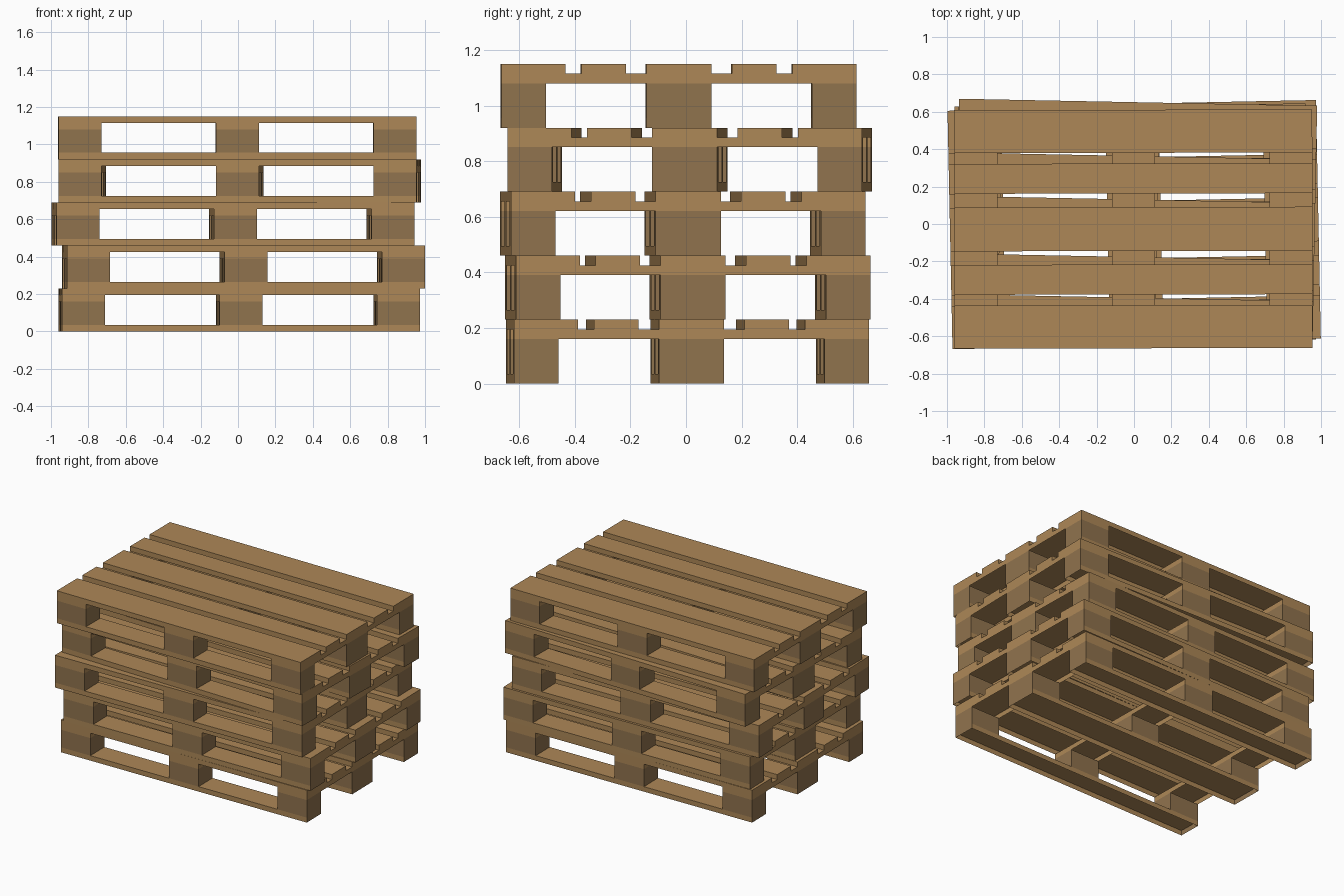
import bpy, bmesh
from mathutils import Vector

if "Cube" in bpy.data.objects:
    bpy.data.objects.remove(bpy.data.objects["Cube"])

W, D, H = 1.914, 1.275, 0.23     # pallet width, depth, height
T = 0.035                        # board thickness
WIDE, NARROW = 0.23, 0.16        # board widths


def material(name, colour):
    m = bpy.data.materials.new(name)
    m.diffuse_color = colour
    m.use_nodes = True
    m.node_tree.nodes["Principled BSDF"].inputs["Base Color"].default_value = m.diffuse_color
    return m


wood = material("wood", (0.42, 0.245, 0.095, 1))
dark = material("block_wood", (0.28, 0.172, 0.076, 1))


def add_box(bm, x, y, z, skip=(), dark_ends=False):
    """Box from (min, max) ranges; skip lists 'top'/'bottom' faces to leave open."""
    v = [bm.verts.new((a, b, c)) for c in z for b in y for a in x]
    quads = {"bottom": (0, 2, 3, 1), "top": (4, 5, 7, 6), "front": (0, 1, 5, 4),
             "back": (3, 2, 6, 7), "left": (2, 0, 4, 6), "right": (1, 3, 7, 5)}
    for side, q in quads.items():
        if side not in skip:
            f = bm.faces.new([v[i] for i in q])
            if dark_ends and side in ("left", "right"):
                f.material_index = 1


def mesh_of(name, boxes, mats, **kw):
    bm = bmesh.new()
    for b in boxes:
        add_box(bm, *b, **kw)
    me = bpy.data.meshes.new(name)
    bm.to_mesh(me)
    bm.free()
    for m in mats:
        me.materials.append(m)
    return me


def span(centre, width):
    return (centre - width / 2, centre + width / 2)


full_x, full_y = span(0, W), span(0, D)
cols = [span(s * (W - WIDE) / 2, WIDE) for s in (-1, 0, 1)]
rows = [span(-(D - NARROW) / 2, NARROW), span(0, 0.235), span((D - NARROW) / 2, NARROW)]
deck = [span(-(D - WIDE) / 2, WIDE), span(-0.27, NARROW), span(0, 0.235),
        span(0.27, NARROW), span((D - WIDE) / 2, WIDE)]

# One pallet: deck boards, cross boards, blocks and runners, all open underneath
parts = {
    "deck_boards": mesh_of("deck_boards", [(full_x, y, (H - T, H)) for y in deck],
                           [wood], skip=("bottom",)),
    "cross_boards": mesh_of("cross_boards", [(x, full_y, (H - 2 * T, H - T)) for x in cols],
                            [wood], skip=("bottom",)),
    "blocks": mesh_of("blocks", [(x, y, (T, H - 2 * T)) for x in cols for y in rows],
                      [dark], skip=("top", "bottom")),
    "bottom_runners": mesh_of("bottom_runners", [(full_x, y, (0, T)) for y in rows],
                              [wood, dark], skip=("bottom",), dark_ends=True),
}

# Stack of five, each nudged and turned a little: x, y, turn
stack = [(0.007, 0.005, 0.0155), (0.029, 0.006, 0.0203), (-0.027, -0.012, 0.021),
         (0.010, 0.0135, -0.0195), (-0.003, -0.027, 0.002)]
for i, (x, y, turn) in enumerate(stack):
    for name, me in parts.items():
        ob = bpy.data.objects.new(f"pallet_{i + 1}_{name}", me)
        ob.location = Vector((x, y, i * H))
        ob.rotation_euler.z = turn
        bpy.context.collection.objects.link(ob)
